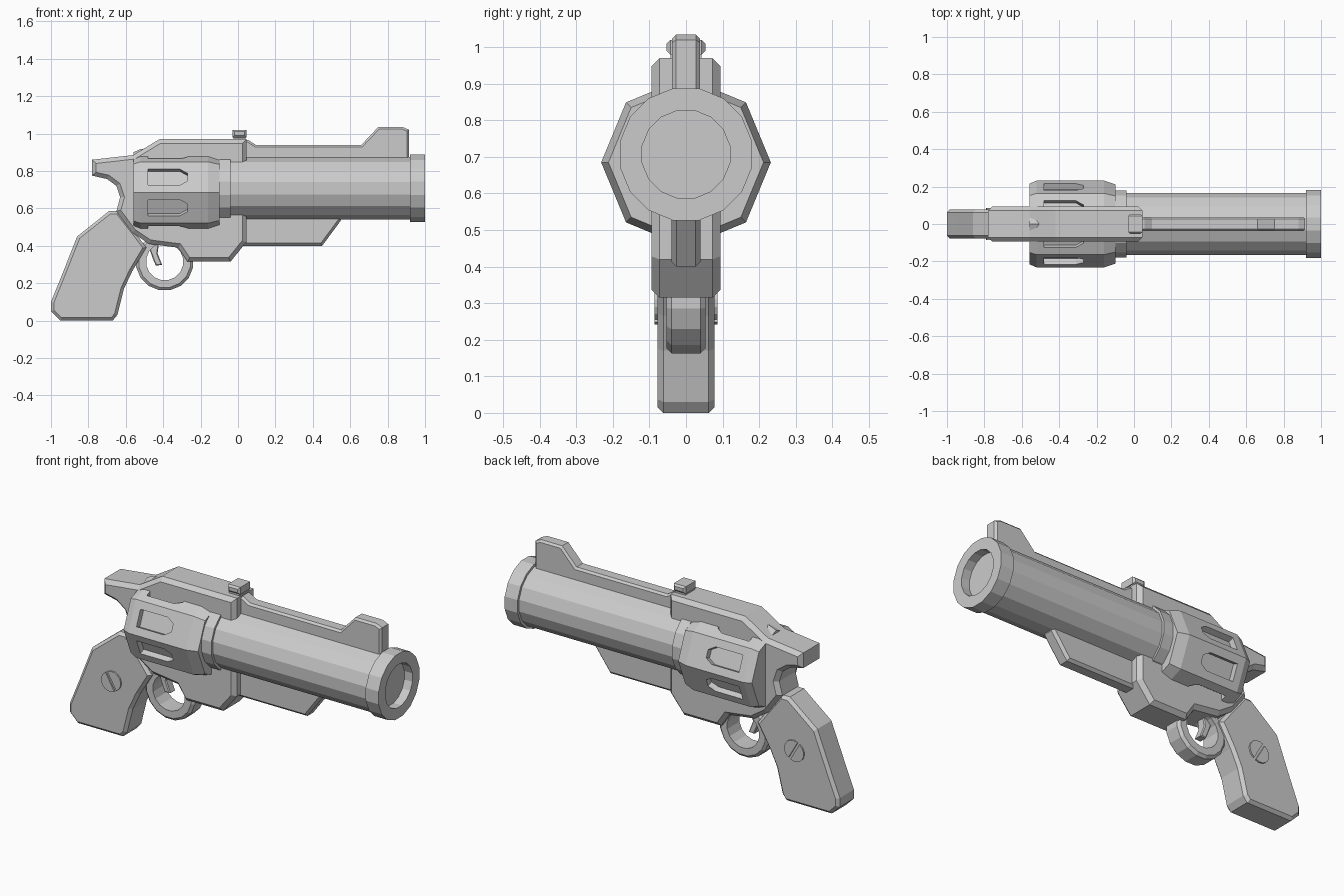
import bpy, bmesh
from math import sin, cos, pi, radians
from mathutils import Matrix, Vector

if "Cube" in bpy.data.objects:
    bpy.data.objects.remove(bpy.data.objects["Cube"], do_unlink=True)

grey = bpy.data.materials.new("light_grey")
grey.use_nodes = True
grey.diffuse_color = (0.6, 0.6, 0.6, 1)
grey.node_tree.nodes["Principled BSDF"].inputs["Base Color"].default_value = (0.6, 0.6, 0.6, 1)


def finish(bm, name):
    bmesh.ops.recalc_face_normals(bm, faces=bm.faces)
    mesh = bpy.data.meshes.new(name)
    bm.to_mesh(mesh)
    bm.free()
    mesh.materials.append(grey)
    obj = bpy.data.objects.new(name, mesh)
    bpy.context.collection.objects.link(obj)
    return obj


def plate(name, outline, half, chamfer=0.0):
    """Extrude an x-z outline to both sides of y = 0 and chamfer its rims."""
    bm = bmesh.new()
    face = bm.faces.new([bm.verts.new((x, -half, z)) for x, z in outline])
    out = bmesh.ops.extrude_face_region(bm, geom=[face], use_keep_orig=True)
    far = [v for v in out["geom"] if isinstance(v, bmesh.types.BMVert)]
    bmesh.ops.translate(bm, verts=far, vec=(0, 2 * half, 0))
    bmesh.ops.recalc_face_normals(bm, faces=bm.faces)
    if chamfer:
        rims = [e for e in bm.edges if abs(e.verts[0].co.y - e.verts[1].co.y) < 1e-5]
        bmesh.ops.bevel(bm, geom=rims, offset=chamfer, segments=1,
                        affect='EDGES', clamp_overlap=True)
    return finish(bm, name)


def lathe(name, profile, sides, centre, axis='X', turn=0.0, closed=False):
    """Spin (position, radius) points about an axis through the centre."""
    bm = bmesh.new()
    rings = []
    for p, r in profile:
        ring = []
        for i in range(sides):
            a = turn + 2 * pi * i / sides
            u, v = r * cos(a), r * sin(a)
            co = (p, u, v) if axis == 'X' else (u, p, v)
            ring.append(bm.verts.new(Vector(co) + Vector(centre)))
        rings.append(ring)
    pairs = list(zip(rings, rings[1:]))
    if closed:
        pairs.append((rings[-1], rings[0]))
    else:
        bm.faces.new(rings[0])
        bm.faces.new(rings[-1])
    for a, b in pairs:
        for i in range(sides):
            j = (i + 1) % sides
            bm.faces.new((a[i], a[j], b[j], b[i]))
    return finish(bm, name)


# Barrel with rear collar, muzzle ring and shallow bore
lathe("barrel", [(-0.1, 0.183), (-0.04, 0.183), (-0.04, 0.17), (0.92, 0.17), (0.92, 0.184),
                 (1, 0.184), (1, 0.122), (0.95, 0.122)], 16, (0, 0, 0.707), turn=pi / 16)

# Eight-sided drum with a pointed pocket in every face
drum = lathe("drum", [(-0.56, 0.215), (-0.52, 0.232), (-0.16, 0.232), (-0.1, 0.212)],
             8, (0, 0, 0.685))
bm = bmesh.new()
pocket = [(-0.48, -0.046), (-0.31, -0.046), (-0.27, -0.022),
          (-0.27, 0.022), (-0.31, 0.046), (-0.48, 0.046)]
for i in range(8):
    spin = Matrix.Translation((0, 0, 0.685)) @ Matrix.Rotation(pi / 8 + i * pi / 4, 4, 'X')
    low, high = [[bm.verts.new(spin @ Vector((x, y, h))) for x, y in pocket]
                 for h in (0.182, 0.26)]
    bm.faces.new(low)
    bm.faces.new(high)
    for k in range(6):
        m = (k + 1) % 6
        bm.faces.new((low[k], low[m], high[m], high[k]))
cutter = finish(bm, "pocket_cutter")
cutter.hide_render = True
cut = drum.modifiers.new("pockets", 'BOOLEAN')
cut.operation = 'DIFFERENCE'
cut.solver = 'EXACT'
cut.object = cutter
bpy.context.view_layer.objects.active = drum
bpy.ops.object.modifier_apply(modifier=cut.name)
bpy.data.objects.remove(cutter, do_unlink=True)

# Frame with top strap, rear spur and lower housing
plate("frame", [(-0.78, 0.86), (-0.56, 0.885), (-0.42, 0.97), (0.045, 0.97), (0.045, 0.42),
                (-0.04, 0.315), (-0.27, 0.315), (-0.32, 0.39), (-0.475, 0.41), (-0.565, 0.47),
                (-0.65, 0.585), (-0.63, 0.66), (-0.65, 0.72), (-0.7, 0.757), (-0.78, 0.775)],
      0.094, 0.022)

# Grip
plate("grip", [(-1, 0.1), (-1, 0.05), (-0.95, 0), (-0.67, 0), (-0.645, 0.03), (-0.61, 0.17),
               (-0.565, 0.265), (-0.49, 0.39), (-0.55, 0.47), (-0.64, 0.585), (-0.69, 0.585),
               (-0.86, 0.45), (-0.945, 0.235)], 0.078, 0.016)

# Slotted grip screw, two half discs showing on both sides
for side, start in (("front", -60), ("rear", 120)):
    a0 = radians(start)
    nx, nz = cos(a0 + pi / 2) * 0.007, sin(a0 + pi / 2) * 0.007
    arc = [(-0.73 + nx + 0.055 * cos(a0 + pi * k / 8),
            0.3 + nz + 0.055 * sin(a0 + pi * k / 8)) for k in range(9)]
    plate("grip_screw_" + side, arc, 0.086)

# Trigger guard ring and trigger
lathe("trigger_guard", [(-0.054, 0.1), (-0.054, 0.14), (-0.04, 0.155), (0.04, 0.155),
                        (0.054, 0.14), (0.054, 0.1)], 16, (-0.392, 0, 0.315),
      axis='Y', turn=pi / 16, closed=True)
plate("trigger", [(-0.49, 0.43), (-0.455, 0.33), (-0.44, 0.295), (-0.405, 0.297),
                  (-0.43, 0.36), (-0.42, 0.43)], 0.025, 0.005)

# Lug under the barrel
plate("barrel_lug", [(0.02, 0.6), (0.02, 0.4), (0.45, 0.4), (0.55, 0.535), (0.55, 0.6)],
      0.04, 0.014)

# Top rib with front sight
plate("rib_and_front_sight", [(0.02, 0.83), (0.02, 0.965), (0.055, 0.965), (0.095, 0.94),
                              (0.66, 0.94), (0.75, 1.035), (0.88, 1.035), (0.915, 1.02),
                              (0.915, 0.83)], 0.038, 0.011)

# Rear sight block on a narrower foot
plate("rear_sight_foot", [(-0.025, 0.95), (0.04, 0.95), (0.04, 0.99), (-0.025, 0.99)], 0.042)
plate("rear_sight", [(-0.03, 0.98), (0.045, 0.98), (0.045, 1.02), (-0.03, 1.02)], 0.053, 0.01)
